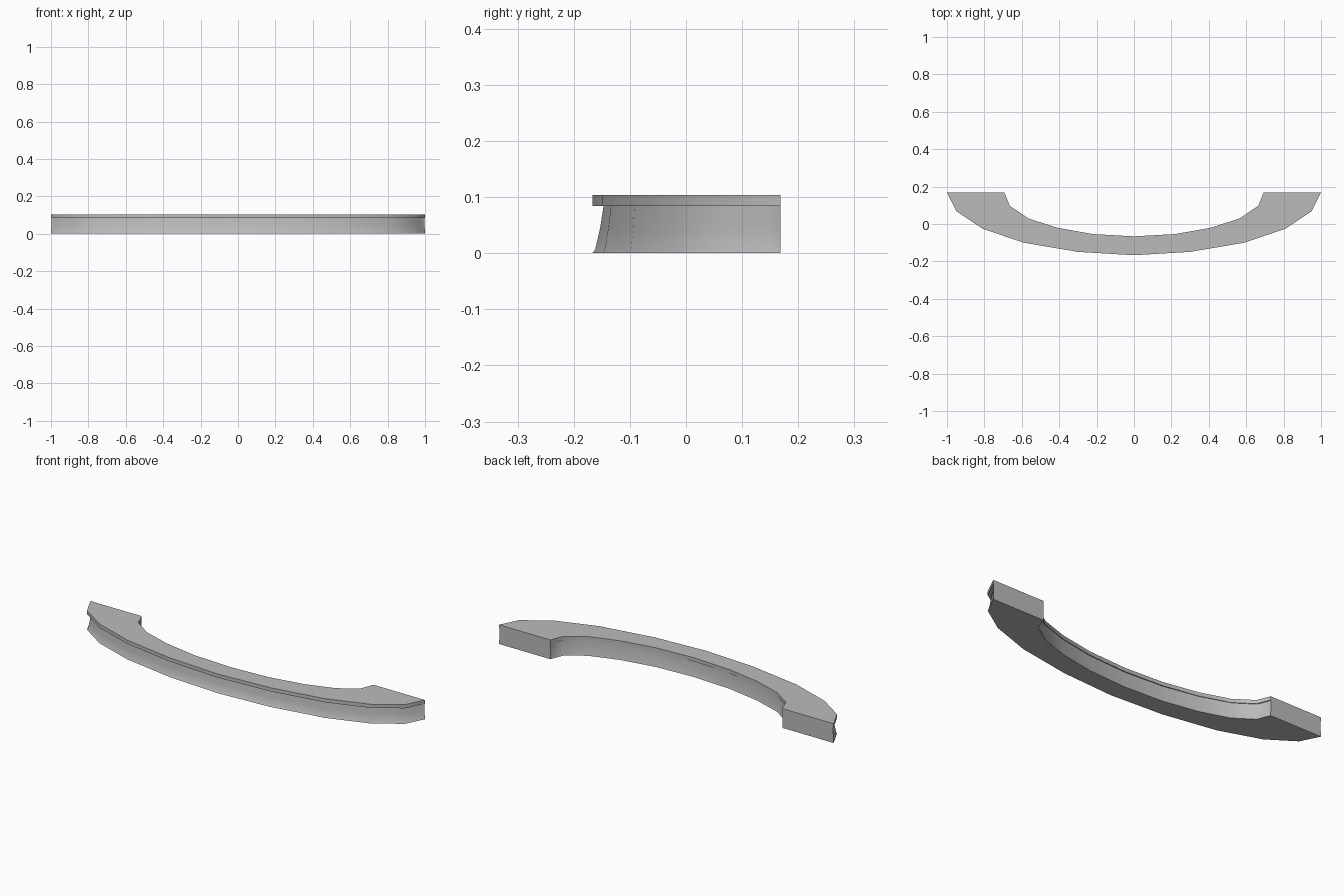
import bpy
import bmesh
from mathutils import Vector

cube = bpy.data.objects.get("Cube")
if cube:
    bpy.data.objects.remove(cube, do_unlink=True)

grey = bpy.data.materials.new("satin grey")
grey.use_nodes = True
colour = (0.5, 0.5, 0.5, 1)
grey.diffuse_color = colour
grey.node_tree.nodes["Principled BSDF"].inputs["Base Color"].default_value = colour

# Plan outlines of one half, from the middle to the end
OUTER = [(0, -.167), (.3, -.149), (.59, -.1), (.81, -.025), (.95, .068), (1, .168)]
INNER = [(0, -.066), (.22, -.054), (.41, -.02), (.565, .03), (.665, .098), (.693, .168)]
TOP, LIP, FOOT = .104, .084, .006

half = [(Vector(o), Vector(i), 1.0) for o, i in zip(OUTER, INNER)]

# The groove fades out just before the flat end
last, end = half[-2], half[-1]
near = (last[0].lerp(end[0], .82), last[1].lerp(end[1], .82), 1.0)
half = half[:-1] + [near, (end[0], end[1], .15)]


def mirrored(p):
    return Vector((-p.x, p.y))


stations = [(mirrored(o), mirrored(i), g) for o, i, g in half[:0:-1]] + half


def section(outer, inner, groove):
    """Closed section: overhanging lip, sloping face and flared foot."""
    across = (inner - outer).normalized()
    front = [(0, TOP), (0, LIP), (.020, LIP), (.014, .045), (.005, FOOT), (0, 0)]
    back = [(0, 0), (.003, FOOT), (.006, LIP), (0, LIP), (0, TOP)]
    points = [outer + across * d * groove for d, z in front]
    points += [inner - across * d * groove for d, z in back]
    heights = [z for d, z in front + back]
    return [(p.x, p.y, z) for p, z in zip(points, heights)]


# Sweep the section along the curved bar
bm = bmesh.new()
rings = [[bm.verts.new(c) for c in section(*s)] for s in stations]
count = len(rings[0])
for a, b in zip(rings, rings[1:]):
    for k in range(count):
        n = (k + 1) % count
        bm.faces.new((a[k], a[n], b[n], b[k]))

# Flat ends
bm.faces.new(rings[0])
bm.faces.new(rings[-1][::-1])
bmesh.ops.recalc_face_normals(bm, faces=bm.faces)

mesh = bpy.data.meshes.new("curved_bar")
bm.to_mesh(mesh)
bm.free()
mesh.materials.append(grey)
bar = bpy.data.objects.new("curved_bar", mesh)
bpy.context.collection.objects.link(bar)

# Smooth along the sweep, crisp at the lip and ends
bpy.ops.object.select_all(action="DESELECT")
bar.select_set(True)
bpy.context.view_layer.objects.active = bar
bpy.ops.object.shade_smooth_by_angle(angle=.7)
